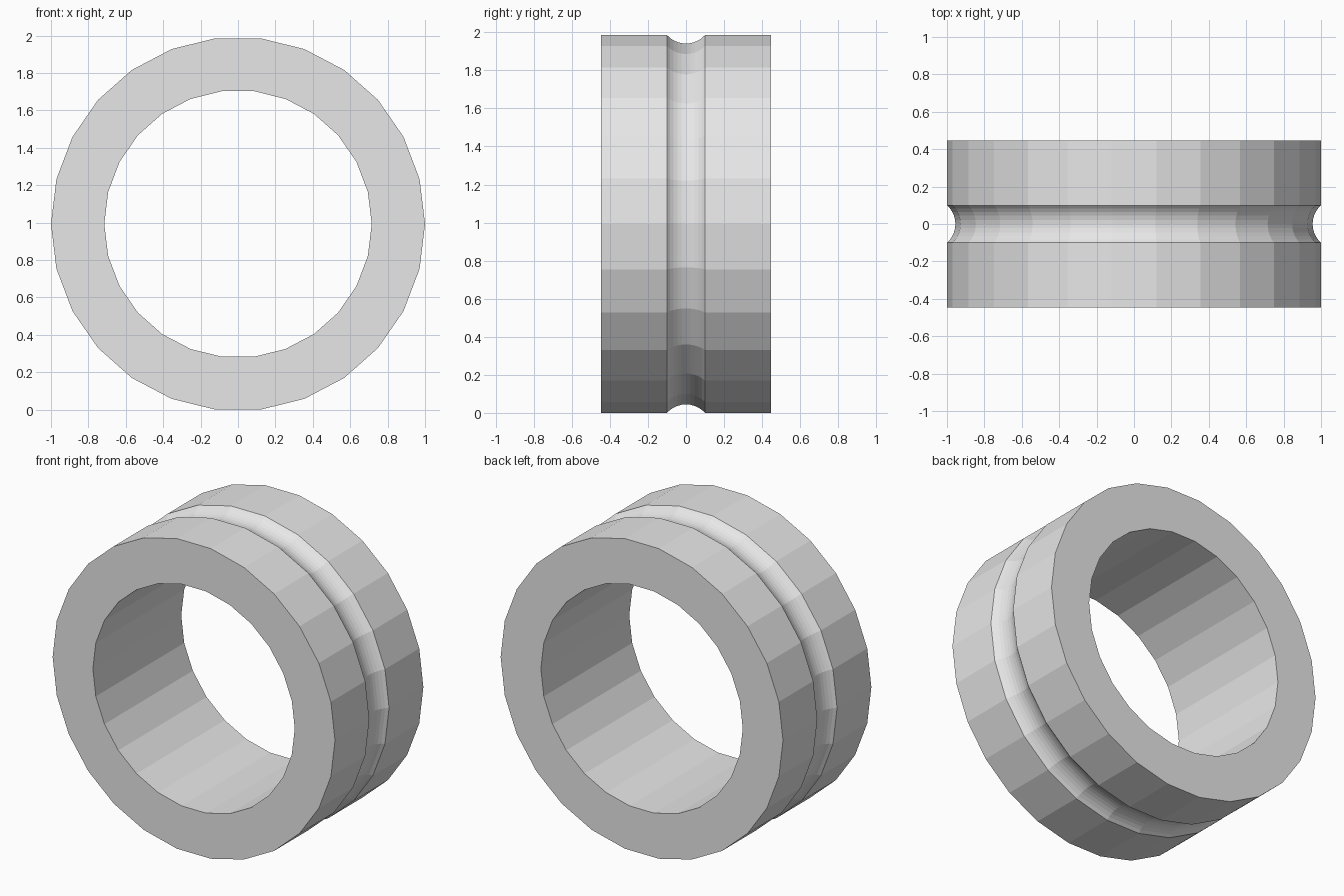
import bpy
import bmesh
import math

cube = bpy.data.objects.get("Cube")
if cube:
    bpy.data.objects.remove(cube, do_unlink=True)

SIDES = 26
OUTER, INNER = 1.0, 0.715
HALF_DEPTH = 0.447
GROOVE_HALF, GROOVE_DEPTH, GROOVE_STEPS = 0.1, 0.045, 10
CENTRE_Z = OUTER * math.cos(math.pi / SIDES)  # rests on a flat side

# Plain grey material
grey = bpy.data.materials.new("light grey")
grey.use_nodes = True
colour = (0.8, 0.8, 0.8, 1)
grey.diffuse_color = colour
grey.node_tree.nodes["Principled BSDF"].inputs["Base Color"].default_value = colour


def groove_profile():
    """Concave arc across the outer wall, as (radius, y) points."""
    arc_r = (GROOVE_HALF ** 2 + GROOVE_DEPTH ** 2) / (2 * GROOVE_DEPTH)
    centre = OUTER - GROOVE_DEPTH + arc_r
    half_angle = math.asin(GROOVE_HALF / arc_r)
    points = []
    for i in range(GROOVE_STEPS + 1):
        a = half_angle * (2 * i / GROOVE_STEPS - 1)
        points.append((centre - arc_r * math.cos(a), arc_r * math.sin(a)))
    return points


# Closed cross-section of the ring wall, swept around the y axis
profile = [(INNER, -HALF_DEPTH), (OUTER, -HALF_DEPTH), *groove_profile(),
           (OUTER, HALF_DEPTH), (INNER, HALF_DEPTH)]

bm = bmesh.new()
loops = []
for s in range(SIDES):
    a = math.tau * s / SIDES
    loops.append([bm.verts.new((r * math.cos(a), y, CENTRE_Z + r * math.sin(a)))
                  for r, y in profile])
for s, loop in enumerate(loops):
    following = loops[(s + 1) % SIDES]
    for i in range(len(profile)):
        j = (i + 1) % len(profile)
        bm.faces.new((loop[i], loop[j], following[j], following[i]))
bmesh.ops.recalc_face_normals(bm, faces=bm.faces)

mesh = bpy.data.meshes.new("grooved_ring")
bm.to_mesh(mesh)
bm.free()
mesh.materials.append(grey)
ring = bpy.data.objects.new("grooved_ring", mesh)
bpy.context.collection.objects.link(ring)
